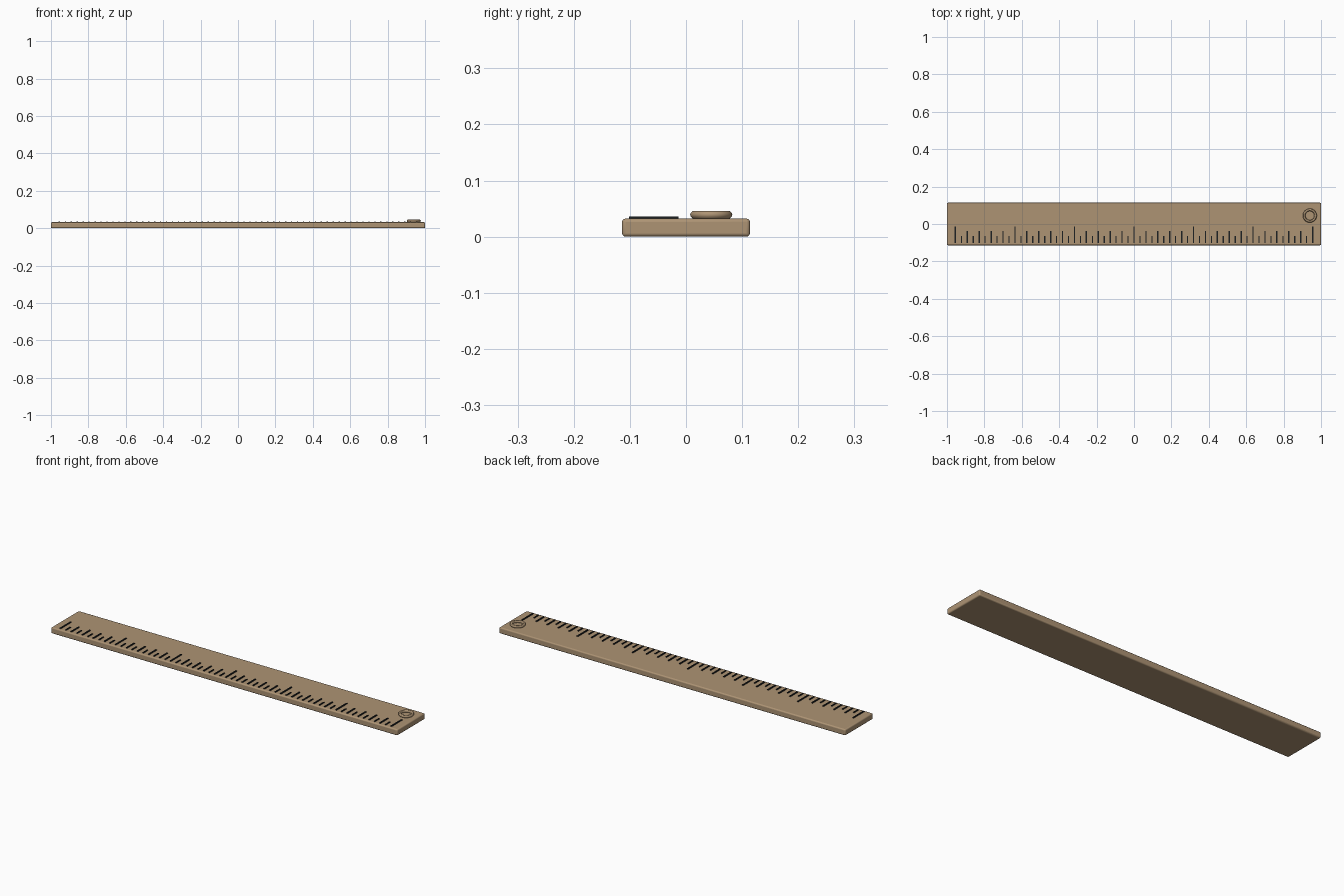
import bpy
import bmesh
from mathutils import Matrix

cube = bpy.data.objects.get("Cube")
if cube:
    bpy.data.objects.remove(cube, do_unlink=True)


def make_material(name, rgb):
    mat = bpy.data.materials.new(name)
    mat.use_nodes = True
    color = (*rgb, 1.0)
    mat.diffuse_color = color
    bsdf = mat.node_tree.nodes["Principled BSDF"]
    bsdf.inputs["Base Color"].default_value = color
    bsdf.inputs["Roughness"].default_value = 0.7
    return mat


def add_box(bm, low, high):
    size = [h - l for l, h in zip(low, high)]
    centre = [(l + h) / 2 for l, h in zip(low, high)]
    matrix = Matrix.Translation(centre) @ Matrix.Diagonal((*size, 1))
    bmesh.ops.create_cube(bm, size=1, matrix=matrix)


def finish(bm, name, mat):
    mesh = bpy.data.meshes.new(name)
    bm.to_mesh(mesh)
    bm.free()
    mesh.materials.append(mat)
    obj = bpy.data.objects.new(name, mesh)
    bpy.context.collection.objects.link(obj)
    return obj


def smooth(obj):
    bpy.ops.object.select_all(action="DESELECT")
    obj.select_set(True)
    bpy.context.view_layer.objects.active = obj
    bpy.ops.object.shade_smooth_by_angle()


wood = make_material("tan wood", (0.42, 0.295, 0.175))
ink = make_material("dark ink", (0.012, 0.014, 0.016))

TOP = 0.032
HALF_DEPTH = 0.114

# Flat bar with rounded edges
bm = bmesh.new()
add_box(bm, (-1, -HALF_DEPTH, 0), (1, HALF_DEPTH, TOP))
bar = finish(bm, "ruler_bar", wood)
bevel = bar.modifiers.new("rounded edges", "BEVEL")
bevel.width = 0.006
bevel.segments = 3
smooth(bar)

# Graduation marks: long every tenth, medium every second, short between
bm = bmesh.new()
for i in range(61):
    x = -0.955 + i * 1.91 / 60
    end = -0.013 if i % 10 == 0 else -0.038 if i % 2 == 0 else -0.064
    half = 0.0035 if i % 2 == 0 else 0.003
    add_box(bm, (x - half, -0.102, TOP - 0.001), (x + half, end, TOP + 0.004))
finish(bm, "graduation_marks", ink)

# Raised ring around the hanging hole position
bpy.ops.mesh.primitive_torus_add(
    major_radius=0.0305, minor_radius=0.007,
    major_segments=40, minor_segments=12,
    location=(0.94, 0.045, TOP + 0.007))
ring = bpy.context.object
ring.name = "hanging_ring"
ring.data.materials.append(wood)
smooth(ring)
